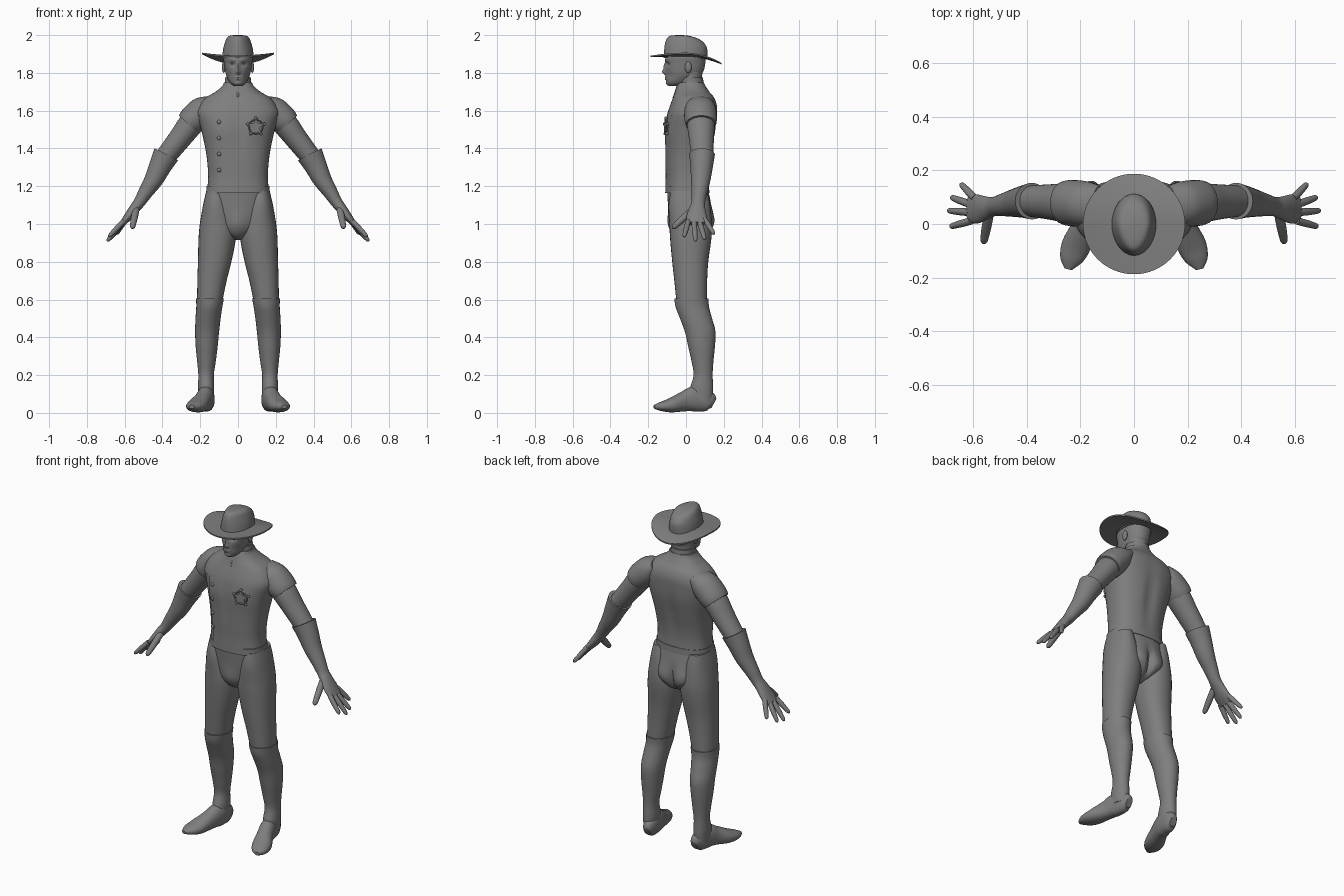
import bpy
import bmesh
import math
from mathutils import Vector

cube = bpy.data.objects.get("Cube")
if cube:
    bpy.data.objects.remove(cube, do_unlink=True)

grey = bpy.data.materials.new("plain grey")
grey.use_nodes = True
COLOUR = (.21, .21, .21, 1)
grey.diffuse_color = COLOUR
grey.node_tree.nodes["Principled BSDF"].inputs["Base Color"].default_value = COLOUR

X, Y, Z = Vector((1, 0, 0)), Vector((0, 1, 0)), Vector((0, 0, 1))
parts = []


def finish(name, bm, mirror=False):
    """Turn a bmesh into a named, coloured object, optionally mirrored in x."""
    bmesh.ops.recalc_face_normals(bm, faces=bm.faces)
    mesh = bpy.data.meshes.new(name)
    bm.to_mesh(mesh)
    bm.free()
    mesh.materials.append(grey)
    obj = bpy.data.objects.new(name, mesh)
    bpy.context.collection.objects.link(obj)
    if mirror:
        mod = obj.modifiers.new("Mirror", "MIRROR")
        mod.use_mirror_merge = False
    parts.append(obj)
    return obj


def skin(rings, caps=True):
    """Bridge rings of points with quads."""
    bm = bmesh.new()
    loops = [[bm.verts.new(p) for p in ring] for ring in rings]
    n = len(loops[0])
    for a, b in zip(loops, loops[1:]):
        for i in range(n):
            j = (i + 1) % n
            bm.faces.new((a[i], a[j], b[j], b[i]))
    if caps:
        bm.faces.new(loops[0])
        bm.faces.new(loops[-1])
    return bm


def smooth_rows(rows, steps):
    """Catmull-Rom interpolation of rows of numbers."""
    out = []
    last = len(rows) - 1
    for k in range(last):
        p, q, r, s = (rows[min(max(k + d, 0), last)] for d in (-1, 0, 1, 2))
        for i in range(steps):
            t = i / steps
            out.append([b + t / 2 * (c - a + t * (2 * a - 5 * b + 4 * c - d
                        + t * (3 * (b - c) + d - a)))
                        for a, b, c, d in zip(p, q, r, s)])
    return out + [list(rows[-1])]


def tube(rows, hint=Y, axis=None, power=2, seg=32, steps=5):
    """Loft of ovals along a path; row = x, y, z, side radius, hint radius."""
    rows = smooth_rows(rows, steps)
    centres = [Vector(r[:3]) for r in rows]
    rings = []
    for k, (c, row) in enumerate(zip(centres, rows)):
        t = axis or (centres[min(k + 1, len(rows) - 1)] - centres[max(k - 1, 0)]).normalized()
        u = (hint - t * hint.dot(t)).normalized()
        v = t.cross(u)
        ring = []
        for i in range(seg):
            angle = math.tau * i / seg
            ca, sa = math.cos(angle), math.sin(angle)
            e = 2 / power
            ring.append(c + v * row[3] * math.copysign(abs(ca) ** e, ca)
                        + u * row[4] * math.copysign(abs(sa) ** e, sa))
        rings.append(ring)
    return skin(rings)


def slab(rows, grow=0, **kw):
    """Loft of level ovals; row = z, x min, x max, y min, y max."""
    return tube([((a + b) / 2, (c + d) / 2, z, (b - a) / 2 + grow, (d - c) / 2 + grow)
                 for z, a, b, c, d in rows], axis=Z, **kw)


def even(rows):
    """Rows z, half width, y min, y max made symmetric in x."""
    return [(z, -w, w, a, b) for z, w, a, b in rows]


def bump(bm, spots, front=True, middle=0):
    """Push one side in or out; spot = x, z, x spread, z spread, amount."""
    for v in bm.verts:
        if (v.co.y < middle) == front:
            push = sum(d * math.exp(-((abs(v.co.x) - x) / sx) ** 2 - ((v.co.z - z) / sz) ** 2)
                       for x, z, sx, sz, d in spots)
            v.co.y += -push if front else push


def clip(bm, point, normal):
    """Keep only what lies behind the plane."""
    bmesh.ops.bisect_plane(bm, geom=bm.verts[:] + bm.edges[:] + bm.faces[:],
                           plane_co=point, plane_no=normal, clear_outer=True)


def ball(name, place, size, mirror=False):
    bm = bmesh.new()
    bmesh.ops.create_uvsphere(bm, u_segments=20, v_segments=12, radius=1)
    bmesh.ops.scale(bm, vec=size, verts=bm.verts)
    bmesh.ops.translate(bm, vec=place, verts=bm.verts)
    return finish(name, bm, mirror)


# Jacket, with a raised shoulder yoke and a buttoned chest panel
TORSO = even([(1.18, .163, -.105, .12), (1.25, .158, -.103, .118), (1.32, .162, -.105, .125),
              (1.4, .173, -.106, .14), (1.5, .195, -.105, .158), (1.58, .215, -.095, .162),
              (1.63, .2, -.08, .16), (1.67, .165, -.065, .145), (1.7, .115, -.055, .12),
              (1.73, .08, -.045, .1), (1.75, .07, -.035, .09)])


def jacket_shell(grow=0):
    bm = slab(TORSO, grow, power=2.4, seg=64)
    bump(bm, [(.09, 1.5, .06, .06, .006), (0, 1.45, .02, .15, -.006)])
    bump(bm, [(0, 1.42, .03, .15, -.012)], front=False, middle=.05)
    return bm


finish("jacket", jacket_shell())
yoke = jacket_shell(.004)
clip(yoke, (0, 0, 1.575), -Z)
finish("shoulder_yoke", yoke)

panel = jacket_shell(.005)
clip(panel, (0, -.02, 0), Y)
clip(panel, (0, 0, 1.6), Vector((.1, 0, 1)))
clip(panel, (0, 0, 1.2), -Z)
clip(panel, (-.14, 0, 1.6), Vector((-1, 0, -.1)))
clip(panel, (.15, 0, 1.6), Vector((1, 0, -.13)))
finish("chest_panel", panel)

for k in range(4):
    ball("panel_button", (-.1, -.1, 1.54 - .085 * k), (.011, .008, .011))

finish("collar", slab(even([(1.705, .076, -.045, .1), (1.74, .07, -.038, .094),
                            (1.775, .068, -.032, .09)]), seg=48))
finish("collar_zip", tube([(0, -.045, 1.725, .007, .006), (0, -.066, 1.665, .005, .006)]))
finish("belt", slab(even([(1.163, .168, -.11, .124), (1.2, .166, -.109, .122)]),
                    power=2.4, seg=64))

# Star badge: a plate with a raised rim and balls on the tips
badge = Vector((.095, -.106, 1.515))
points = []
for k in range(10):
    r = .046 if k % 2 == 0 else .022
    a = math.tau * k / 10
    points.append(badge + Vector((r * math.sin(a), .18 * r * math.sin(a), r * math.cos(a))))
finish("badge_star", skin([[p + Y * .008 for p in points], [p - Y * .006 for p in points]]))
for p in points[::2]:
    ball("badge_tip", p, (.008, .008, .008))
rim = []
for k in range(4):
    a = math.tau * k / 4
    r = .037 + .004 * math.cos(a)
    rim.append([badge + Vector((r * math.cos(b), .18 * r * math.cos(b) + .004 * math.sin(a),
                                r * math.sin(b))) for b in (math.tau * i / 32 for i in range(32))])
finish("badge_rim", skin(rim + rim[:1], caps=False))

# Hips and legs
hips = slab(even([(.915, .02, -.02, .06), (.94, .06, -.06, .11), (.98, .11, -.08, .138),
                  (1.03, .14, -.088, .145), (1.1, .155, -.095, .135), (1.18, .16, -.1, .118)]),
            seg=64, power=2.3)
bump(hips, [(.075, 1.01, .05, .06, .014), (0, 1, .018, .08, -.025)], front=False, middle=.04)
bump(hips, [(0, 1, .04, .06, .012)])
finish("hips", hips)

finish("trouser_legs", slab([(1.175, .07, .168, -.08, .112), (1.1, .045, .185, -.092, .128),
                             (1, .015, .202, -.088, .138), (.92, .012, .209, -.084, .134),
                             (.8, .035, .212, -.073, .118), (.7, .06, .215, -.062, .112),
                             (.58, .085, .217, -.05, .11)], power=2.2), True)

# Tall boots
finish("boot_shafts", slab([(.605, .075, .222, -.062, .12), (.56, .083, .221, -.055, .122),
                            (.5, .092, .225, -.032, .138), (.43, .1, .227, -.006, .156),
                            (.35, .108, .224, .012, .153), (.27, .118, .216, .03, .145),
                            (.2, .128, .21, .04, .141), (.13, .126, .212, .022, .144),
                            (.06, .13, .208, .02, .142)]), True)
finish("boot_feet", tube([(.158, .147, .05, .02, .028), (.16, .12, .062, .036, .054),
                          (.17, .05, .074, .044, .068), (.187, -.01, .06, .046, .053),
                          (.215, -.08, .04, .054, .038), (.235, -.132, .034, .042, .024),
                          (.245, -.168, .032, .014, .01)], hint=Z, power=2.2), True)

# Sleeves and shoulder caps
finish("sleeves", tube([(.16, .075, 1.61, .05, .06), (.24, .078, 1.54, .066, .073),
                        (.31, .082, 1.45, .06, .066), (.385, .085, 1.355, .054, .058)]), True)
finish("shoulder_caps", tube([(.13, .072, 1.645, .04, .07), (.18, .075, 1.605, .075, .084),
                              (.235, .078, 1.555, .077, .086), (.26, .079, 1.528, .07, .08)]), True)

# Gauntlet gloves with separate fingers
finish("gloves", tube([(.38, .085, 1.368, .07, .068), (.41, .083, 1.31, .06, .06),
                       (.445, .078, 1.237, .05, .052), (.488, .071, 1.17, .039, .042),
                       (.522, .065, 1.115, .031, .036), (.55, .06, 1.08, .027, .043),
                       (.583, .056, 1.037, .022, .054), (.613, .056, 1.002, .015, .05)]), True)
FINGERS = {"index": ((.605, .012, 1.015), (.685, -.01, .932)),
           "middle": ((.61, .043, 1.01), (.693, .05, .908)),
           "ring": ((.607, .072, 1.01), (.682, .1, .917)),
           "little": ((.592, .095, 1.03), (.645, .15, .945)),
           "thumb": ((.54, .035, 1.075), (.56, -.072, .977))}
for finger, (base, tip) in FINGERS.items():
    a, b = Vector(base), Vector(tip)
    thick = 1.3 if finger == "thumb" else 1
    rows = [(*a.lerp(b, f), r * thick, r * thick)
            for f, r in ((0, .014), (.4, .014), (.7, .0125), (.92, .01), (1, .003))]
    finish(finger + "_fingers", tube(rows, seg=16, hint=X if finger == "thumb" else Y), True)

# Neck and head
finish("neck", slab(even([(1.69, .064, -.03, .088), (1.75, .06, -.03, .083),
                          (1.83, .062, -.03, .09)])))
head = slab(even([(1.73, .02, -.09, -.035), (1.745, .04, -.102, .01), (1.77, .055, -.106, .05),
                  (1.8, .066, -.108, .088), (1.85, .074, -.108, .102), (1.9, .077, -.105, .102),
                  (1.94, .05, -.07, .07)]), seg=96, steps=9, power=2.2)
bump(head, [(0, 1.804, .012, .012, .016), (0, 1.83, .009, .025, .011),
            (.03, 1.846, .015, .01, -.012), (.028, 1.868, .02, .008, .005),
            (0, 1.777, .02, .0045, .006), (0, 1.766, .017, .0045, .006),
            (0, 1.743, .018, .01, .005), (.045, 1.785, .014, .02, -.006)])
finish("head", head)
ball("eyes", (.03, -.081, 1.846), (.013, .012, .009), True)
ball("ears", (.075, .012, 1.83), (.01, .018, .03), True)

# Wide-brimmed hat
brim = []
for thickness, sizes in ((.004, (.4, .6, .8, .93, 1)), (-.004, (1, .93, .8, .6, .4))):
    for s in sizes:
        ring = []
        for i in range(64):
            cx, sy = s * math.cos(math.tau * i / 64), s * math.sin(math.tau * i / 64)
            drop = .04 if sy > 0 else .002
            ring.append((.19 * cx, .187 * sy, 1.889 + .014 * cx ** 2 - drop * sy ** 2 + thickness))
        brim.append(ring)
finish("hat_brim", skin(brim))

crown = slab(even([(1.88, .084, -.118, .112), (1.925, .079, -.115, .113), (1.96, .07, -.11, .11),
                   (1.985, .06, -.1, .095), (1.997, .045, -.08, .07), (2, .02, -.04, .02)]), seg=64)
for v in crown.verts:
    lift = (v.co.z - 1.88) / .12
    back = max(0, v.co.y + .03)
    v.co.x *= 1 + lift * min(0, v.co.y) * 1.5
    v.co.z -= lift * 1.9 * back ** 2
finish("hat_crown", crown)

# Smooth shading with crisp hems
bpy.ops.object.select_all(action="DESELECT")
for obj in parts:
    obj.select_set(True)
bpy.context.view_layer.objects.active = parts[0]
bpy.ops.object.shade_smooth_by_angle(angle=math.radians(40))
